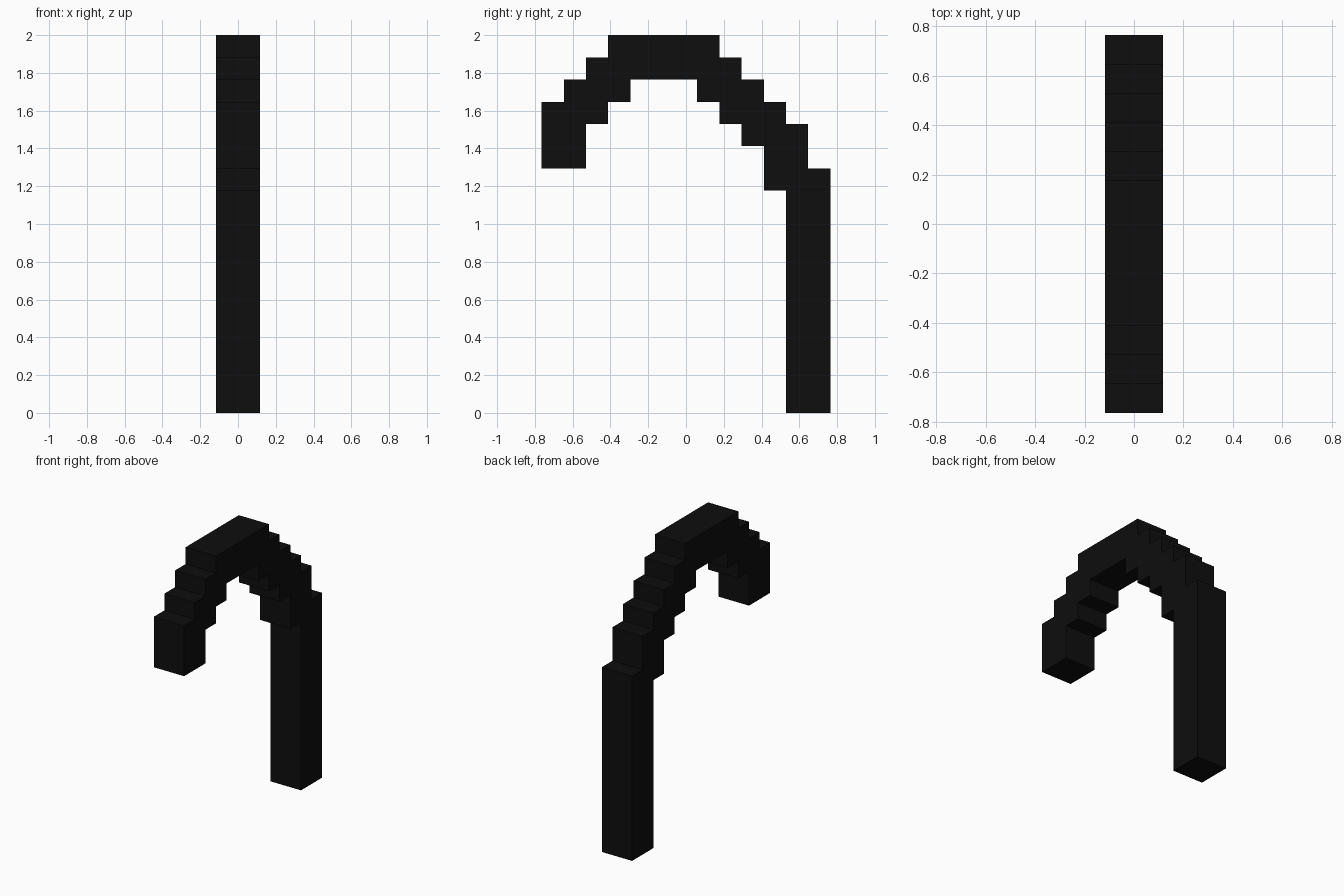
import bpy, bmesh

if "Cube" in bpy.data.objects:
    bpy.data.objects.remove(bpy.data.objects["Cube"])

U = 2 / 17  # block size: the cane is 17 blocks tall, 13 deep, 2 wide

mat = bpy.data.materials.new("near black")
mat.diffuse_color = (0.0044, 0.0044, 0.0044, 1)
mat.use_nodes = True
mat.node_tree.nodes["Principled BSDF"].inputs["Base Color"].default_value = mat.diffuse_color

# Stepped side outline (y, z) in blocks: shaft and outer arch, then tip and inner arch
outer = [(11, 0), (13, 0), (13, 11), (12, 11), (12, 13), (11, 13), (11, 14), (10, 14),
         (10, 15), (9, 15), (9, 16), (8, 16), (8, 17), (3, 17), (3, 16), (2, 16),
         (2, 15), (1, 15), (1, 14), (0, 14), (0, 11)]
inner = [(2, 11), (2, 13), (3, 13), (3, 14), (4, 14), (4, 15), (7, 15), (7, 14),
         (8, 14), (8, 13), (9, 13), (9, 12), (10, 12), (10, 10), (11, 10)]

# Extrude the outline across the width
bm = bmesh.new()
verts = [bm.verts.new((-U, (y - 6.5) * U, z * U)) for y, z in outer + inner]
face = bm.faces.new(verts)
ext = bmesh.ops.extrude_face_region(bm, geom=[face], use_keep_orig=True)
moved = [g for g in ext["geom"] if isinstance(g, bmesh.types.BMVert)]
bmesh.ops.translate(bm, verts=moved, vec=(2 * U, 0, 0))
bmesh.ops.recalc_face_normals(bm, faces=bm.faces[:])

mesh = bpy.data.meshes.new("hooked_cane")
bm.to_mesh(mesh)
bm.free()
mesh.materials.append(mat)
bpy.context.collection.objects.link(bpy.data.objects.new("hooked_cane", mesh))
